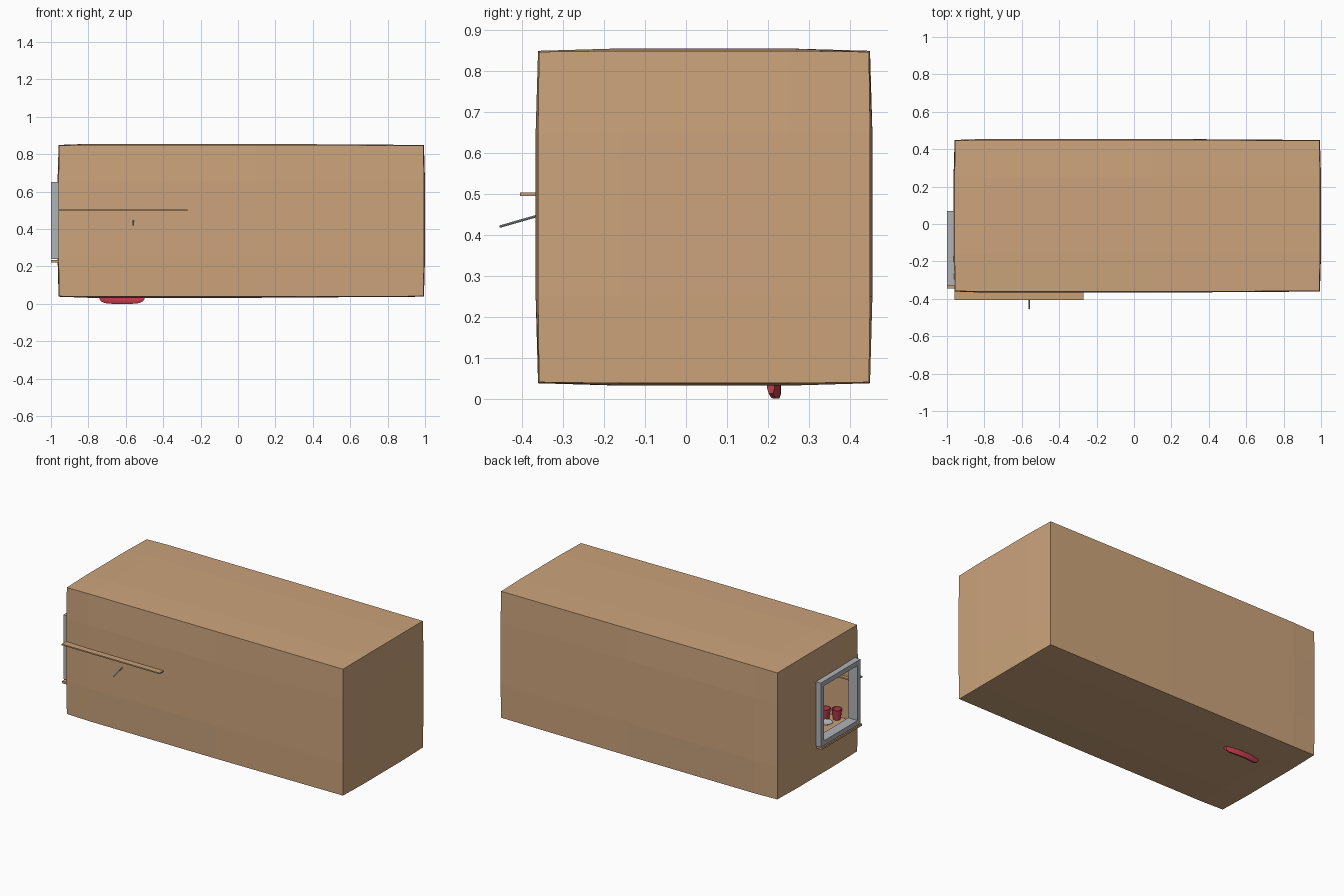
import bpy, bmesh, math
from mathutils import Vector

if "Cube" in bpy.data.objects:
    bpy.data.objects.remove(bpy.data.objects["Cube"])


def material(name, rgb):
    m = bpy.data.materials.new(name)
    m.diffuse_color = (*rgb, 1)
    m.use_nodes = True
    m.node_tree.nodes["Principled BSDF"].inputs["Base Color"].default_value = m.diffuse_color
    return m


TAN = material("tan_wall", (0.60, 0.37, 0.20))
WOOD = material("wood", (0.58, 0.35, 0.18))
GREY = material("grey_metal", (0.44, 0.45, 0.47))
RED = material("red", (0.55, 0.05, 0.075))


def finish(name, bm, mat):
    bmesh.ops.recalc_face_normals(bm, faces=bm.faces)
    me = bpy.data.meshes.new(name)
    bm.to_mesh(me)
    bm.free()
    me.materials.append(mat)
    ob = bpy.data.objects.new(name, me)
    bpy.context.collection.objects.link(ob)
    return ob


def box(name, lo, hi, mat):
    bm = bmesh.new()
    bmesh.ops.create_cube(bm, size=1)
    for v in bm.verts:
        v.co = Vector([(a + b) / 2 + c * (b - a) for a, b, c in zip(lo, hi, v.co)])
    return finish(name, bm, mat)


def rod(name, a, b, r, mat, n=8):
    a, b = Vector(a), Vector(b)
    bm = bmesh.new()
    bmesh.ops.create_cone(bm, cap_ends=True, segments=n, radius1=r, radius2=r, depth=(b - a).length)
    q = (b - a).to_track_quat('Z', 'Y')
    for v in bm.verts:
        v.co = q @ v.co + (a + b) / 2
    return finish(name, bm, mat)


def lathe(name, profile, centre, mat, n=20):
    bm = bmesh.new()
    rings = [[bm.verts.new((centre[0] + r * math.cos(i * math.tau / n),
                            centre[1] + r * math.sin(i * math.tau / n),
                            centre[2] + z)) for i in range(n)] for r, z in profile]
    for p, q in zip(rings, rings[1:]):
        for i in range(n):
            bm.faces.new((p[i], p[(i + 1) % n], q[(i + 1) % n], q[i]))
    bm.faces.new(rings[0])
    bm.faces.new(rings[-1])
    ob = finish(name, bm, mat)
    bpy.ops.object.select_all(action='DESELECT')
    ob.select_set(True)
    bpy.context.view_layer.objects.active = ob
    bpy.ops.object.shade_smooth_by_angle(angle=math.radians(40))
    return ob


# Room shell: box with loop cuts, thickened outward so that its corners draw in
room = box("room_shell", (-0.945, -0.347, 0.052), (0.98, 0.435, 0.835), TAN)
bm = bmesh.new()
bm.from_mesh(room.data)
for axis, cuts in enumerate(((-0.8, 0.1), (-0.16, 0.25), (0.25, 0.65))):
    normal = Vector([float(i == axis) for i in range(3)])
    for c in cuts:
        bmesh.ops.bisect_plane(bm, geom=bm.verts[:] + bm.edges[:] + bm.faces[:],
                               plane_co=normal * c, plane_no=normal)
bm.to_mesh(room.data)
bm.free()
sol = room.modifiers.new("walls", 'SOLIDIFY')
sol.thickness, sol.offset, sol.use_even_offset = 0.02, 1, False

# Window opening in the left wall
cutter = box("window_cutter", (-1.1, -0.31, 0.26), (-0.85, 0.05, 0.63), TAN)
cutter.hide_render = True
cutter.hide_set(True)
cut = room.modifiers.new("window", 'BOOLEAN')
cut.object, cut.operation, cut.solver = cutter, 'DIFFERENCE', 'EXACT'
bpy.context.view_layer.objects.active = room
for name in ("walls", "window"):
    bpy.ops.object.modifier_apply(modifier=name)
bpy.data.objects.remove(cutter)

# Window frame: hollow rectangle swept through the wall
bm = bmesh.new()
loops = []
for x, inset in ((-1, 0), (-1, 0.03), (-0.935, 0.03), (-0.935, 0)):
    y0, y1, z0, z1 = -0.33 + inset, 0.07 - inset, 0.24 + inset, 0.65 - inset
    loops.append([bm.verts.new((x, y, z)) for y, z in ((y0, z0), (y1, z0), (y1, z1), (y0, z1))])
for k in range(4):
    p, q = loops[k], loops[(k + 1) % 4]
    for i in range(4):
        bm.faces.new((p[i], p[(i + 1) % 4], q[(i + 1) % 4], q[i]))
finish("window_frame", bm, GREY)

# Shelf through the front wall and its brace
box("wall_shelf", (-0.96, -0.405, 0.495), (-0.27, -0.325, 0.503), WOOD)
rod("shelf_hook", (-0.56, -0.34, 0.453), (-0.56, -0.455, 0.42), 0.003, GREY)

# Table under the window
box("table_top", (-1, -0.345, 0.22), (-0.45, 0.06, 0.233), WOOD)
for y in (-0.32, 0.03):
    for x in (-0.92, -0.48):
        box("table_leg", (x - 0.012, y - 0.012, 0.05), (x + 0.012, y + 0.012, 0.22), WOOD)

# Two mugs and a dish on the table
MUG = [(0.022, 0), (0.031, 0.065), (0.027, 0.065), (0.019, 0.008)]
for x, y in ((-0.845, -0.313), (-0.785, -0.285)):
    lathe("mug", MUG, (x, y, 0.234), RED)
lathe("dish", [(0.02, 0), (0.045, 0.014), (0.042, 0.016), (0.018, 0.005)], (-0.834, -0.215, 0.234), GREY)

# Curved red chair back that pokes through the floor
bm = bmesh.new()
N = 12
rows = []
for i in range(N + 1):
    t = 2 * i / N - 1
    y = 0.223 - 0.016 * t * t
    low = 0.001 + 0.012 * abs(t) ** 8
    rows.append([bm.verts.new((-0.62 + (0.12 if z > 0.02 else 0.112) * t, y + d, z))
                 for d, z in ((-0.005, low), (0.005, low), (0.009, low + 0.012),
                              (0.009, 0.1), (-0.009, 0.1), (-0.009, low + 0.012))])
for p, q in zip(rows, rows[1:]):
    for i in range(6):
        bm.faces.new((p[i], p[(i + 1) % 6], q[(i + 1) % 6], q[i]))
bm.faces.new(rows[0])
bm.faces.new(rows[-1])
for v in bm.verts:
    v.co.z = max(v.co.z, 0) if v.co.z > 0.0011 else 0
finish("chair_back", bm, RED)
